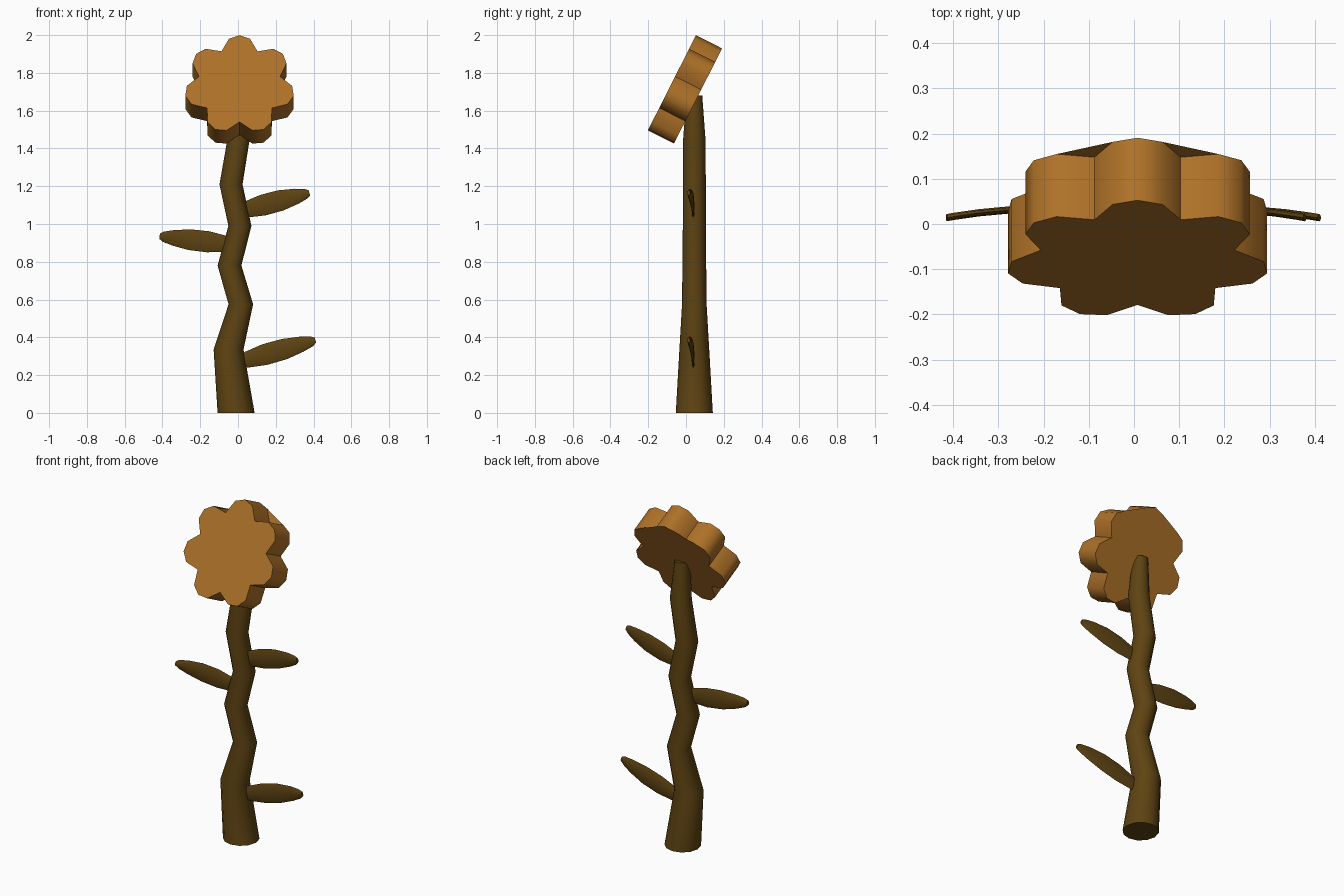
import bpy, bmesh, math
from mathutils import Vector

if "Cube" in bpy.data.objects:
    bpy.data.objects.remove(bpy.data.objects["Cube"])


def material(name, rgb):
    m = bpy.data.materials.new(name)
    m.diffuse_color = (*rgb, 1)
    m.use_nodes = True
    m.node_tree.nodes["Principled BSDF"].inputs["Base Color"].default_value = m.diffuse_color
    return m


amber = material("amber_petal", (0.42, 0.165, 0.021))
brown = material("brown_stem", (0.112, 0.056, 0.006))


def finish(bm, name, mat, angle):
    bmesh.ops.recalc_face_normals(bm, faces=bm.faces)
    me = bpy.data.meshes.new(name)
    bm.to_mesh(me)
    bm.free()
    me.materials.append(mat)
    ob = bpy.data.objects.new(name, me)
    bpy.context.collection.objects.link(ob)
    bpy.ops.object.select_all(action='DESELECT')
    ob.select_set(True)
    bpy.context.view_layer.objects.active = ob
    bpy.ops.object.shade_smooth_by_angle(angle=math.radians(angle))
    return ob


def loft(rings):
    """Skin a list of point rings and cap both ends."""
    bm = bmesh.new()
    vs = [[bm.verts.new(p) for p in r] for r in rings]
    n = len(vs[0])
    for a, b in zip(vs, vs[1:]):
        for i in range(n):
            j = (i + 1) % n
            bm.faces.new((a[i], a[j], b[j], b[i]))
    bm.faces.new(vs[0])
    bm.faces.new(vs[-1])
    return bm, vs


def ellipse(c, u, v, n):
    return [c + u * math.cos(2 * math.pi * i / n) + v * math.sin(2 * math.pi * i / n)
            for i in range(n)]


# Zigzag stem: x, z, radius
STEM = [(-0.01, 0, 0.098), (-0.05, 0.335, 0.079), (0.015, 0.575, 0.065),
        (-0.045, 0.78, 0.063), (0.01, 0.99, 0.061), (-0.037, 1.21, 0.061),
        (0.003, 1.45, 0.059), (-0.008, 1.68, 0.042)]
bm, _ = loft([ellipse(Vector((x, 0.044, z)), Vector((r, 0, 0)), Vector((0, r, 0)), 12)
              for x, z, r in STEM])
finish(bm, "stem", brown, 50)

# Leaves: thin blunt blades whose tips bend forward
PROFILE = [(0, 0.028), (0.12, 0.043), (0.35, 0.056), (0.6, 0.055),
           (0.82, 0.041), (0.95, 0.027), (1, 0.014)]


def leaf(name, base, tip):
    a, b = Vector((base[0], 0.038, base[1])), Vector((tip[0], 0.038, tip[1]))
    d = (b - a).normalized()
    side = Vector((-d.z, 0, d.x))
    rings = [ellipse(a.lerp(b, t) + Vector((0, -0.024 * t ** 3, 0)),
                     side * w, Vector((0, 0.008, 0)), 8) for t, w in PROFILE]
    bm, _ = loft(rings)
    finish(bm, name, brown, 60)


leaf("lower_right_leaf", (0.0, 0.268), (0.41, 0.385))
leaf("left_leaf", (-0.02, 0.89), (-0.415, 0.935))
leaf("upper_right_leaf", (0.0, 1.065), (0.378, 1.165))

# Flower head: tilted thick disc with seven lobes
LOBES = 7
step = 2 * math.pi / LOBES
tilt = math.radians(26.8)
up = Vector((0, math.sin(tilt), math.cos(tilt)))
back = Vector((0, math.cos(tilt), -math.sin(tilt)))
centre = Vector((0.008, -0.08, 1.737))
outline = []
for k in range(LOBES):
    for da, r in ((0, 0.294), (0.2, 0.279), (step / 2, 0.22), (step - 0.2, 0.279)):
        a = k * step + da
        outline.append(Vector((r * math.sin(a), 0, 0)) + up * (r * math.cos(a)))
bm, vs = loft([[centre + p for p in outline],
               [centre + p + back * 0.155 for p in outline]])
# The back web bridges the grooves beside the top lobe
for i in (1, 4 * LOBES - 3):
    bm.faces.new((vs[1][i], vs[1][i + 1], vs[1][i + 2]))
finish(bm, "flower_head", amber, 60)
